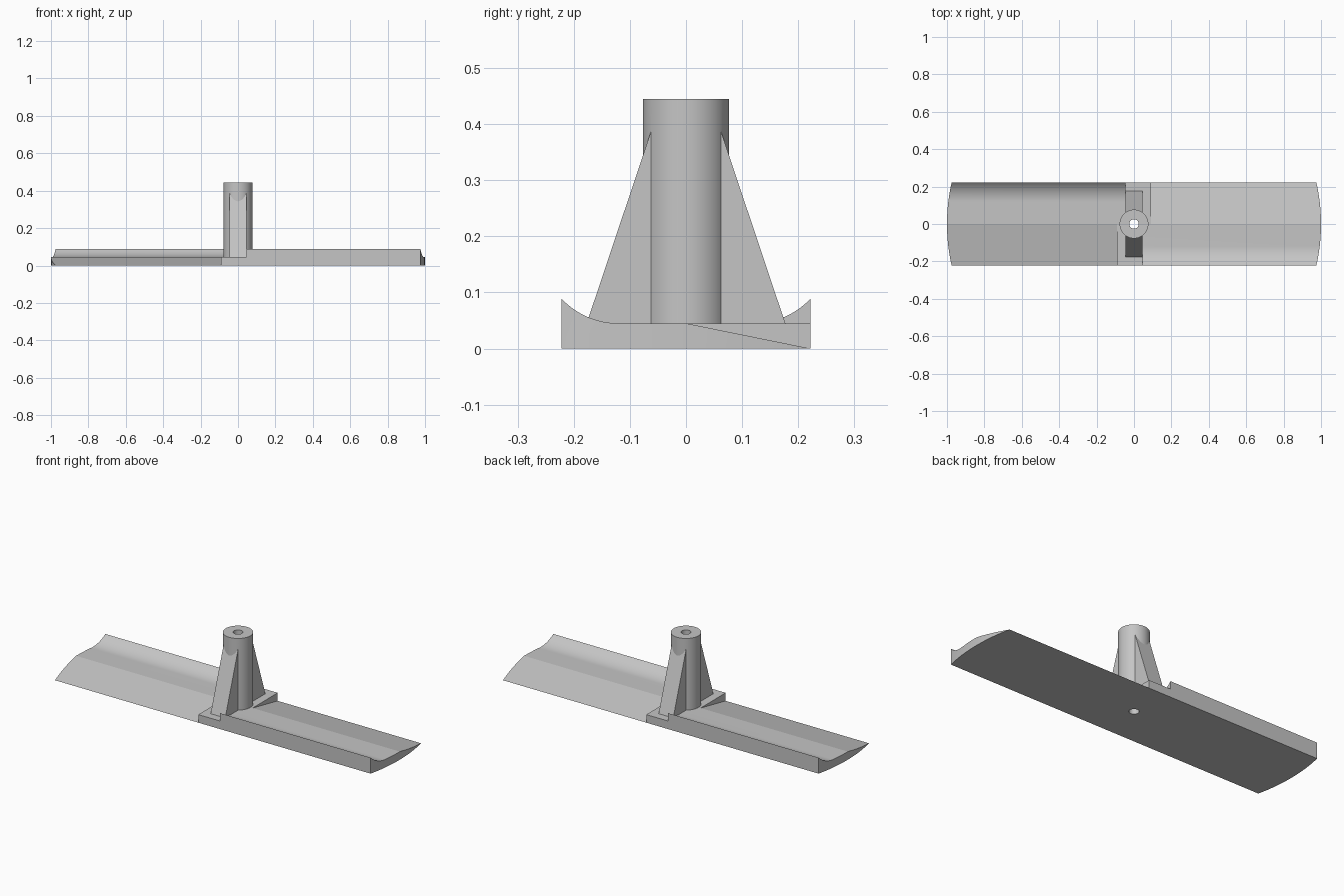
import bpy, bmesh, math
from mathutils import Matrix

cube = bpy.data.objects.get("Cube")
if cube:
    bpy.data.objects.remove(cube, do_unlink=True)

HALF_DEPTH = 0.222   # half the blade width
PLATE = 0.045        # hub plate height
RIB = 0.045          # half the rib thickness
STEP = 0.09          # outer end of the hub plate

grey = bpy.data.materials.new("plain grey")
grey.use_nodes = True
grey.diffuse_color = (0.56, 0.56, 0.56, 1)
grey.node_tree.nodes["Principled BSDF"].inputs["Base Color"].default_value = grey.diffuse_color


def make_object(name, bm):
    bmesh.ops.recalc_face_normals(bm, faces=bm.faces)
    mesh = bpy.data.meshes.new(name)
    bm.to_mesh(mesh)
    bm.free()
    mesh.materials.append(grey)
    obj = bpy.data.objects.new(name, mesh)
    bpy.context.collection.objects.link(obj)
    return obj


def prism(name, points, direction, turn=0):
    """Extrude a closed outline of 3D points, then turn it about z."""
    bm = bmesh.new()
    face = bm.faces.new([bm.verts.new(p) for p in points])
    new = bmesh.ops.extrude_face_region(bm, geom=[face])["geom"]
    moved = [v for v in new if isinstance(v, bmesh.types.BMVert)]
    bmesh.ops.translate(bm, verts=moved, vec=direction)
    bmesh.ops.rotate(bm, verts=bm.verts, matrix=Matrix.Rotation(turn, 3, "Z"))
    return make_object(name, bm)


def cylinder(name, radius, low, high, segments):
    bm = bmesh.new()
    bmesh.ops.create_cone(bm, cap_ends=True, segments=segments, radius1=radius,
                          radius2=radius, depth=high - low,
                          matrix=Matrix.Translation((0, 0, (low + high) / 2)))
    return make_object(name, bm)


def combine(target, tool, operation):
    """Apply a boolean and discard the helper."""
    tool.hide_render = True
    mod = target.modifiers.new(operation, "BOOLEAN")
    mod.operation, mod.object, mod.solver = operation, tool, "EXACT"
    with bpy.context.temp_override(object=target, active_object=target):
        bpy.ops.object.modifier_apply(modifier=mod.name)
    bpy.data.objects.remove(tool, do_unlink=True)


# Hub plate: a stepped outline with half-turn symmetry
half = [(-STEP, -HALF_DEPTH), (RIB, -HALF_DEPTH), (RIB, 0), (STEP, 0)]
outline = half + [(-x, -y) for x, y in half]
body = prism("stirrer_paddle", [(x, y, 0) for x, y in outline], (0, 0, PLATE))

# Blade section: upswept leading lip, flat middle, thin trailing wedge
run, rise, steps = 0.102, 0.044, 14
radius = (run ** 2 + rise ** 2) / (2 * rise)
sweep = math.asin(run / radius)
section = [(-HALF_DEPTH, 0)]
for i in range(steps + 1):
    a = sweep * (1 - i / steps)
    section.append((run - HALF_DEPTH - radius * math.sin(a),
                    PLATE + radius * (1 - math.cos(a))))
section += [(0, PLATE), (HALF_DEPTH, 0)]
for turn in (0, math.pi):
    blade = prism("blade", [(RIB, y, z) for y, z in section], (1.05, 0, 0), turn)
    combine(body, blade, "UNION")

# Blade tips follow a circle about the shaft
combine(body, cylinder("tip_trim", 1, -0.5, 0.5, 160), "INTERSECT")

# Shaft with two tapering ribs
combine(body, cylinder("shaft", 0.077, 0.02, 0.445, 64), "UNION")
side = [(0.177, 0.02), (0.177, PLATE), (0.058, 0.4)]
ribs = side + [(-y, z) for y, z in reversed(side)]
combine(body, prism("ribs", [(-RIB, y, z) for y, z in ribs], (2 * RIB, 0, 0)), "UNION")

# Bore through the whole height
combine(body, cylinder("bore", 0.025, -0.1, 0.6, 40), "DIFFERENCE")

# Smooth curved faces, keep real edges crisp
bpy.ops.object.select_all(action="DESELECT")
body.select_set(True)
bpy.context.view_layer.objects.active = body
bpy.ops.object.shade_smooth_by_angle(angle=math.radians(10))
